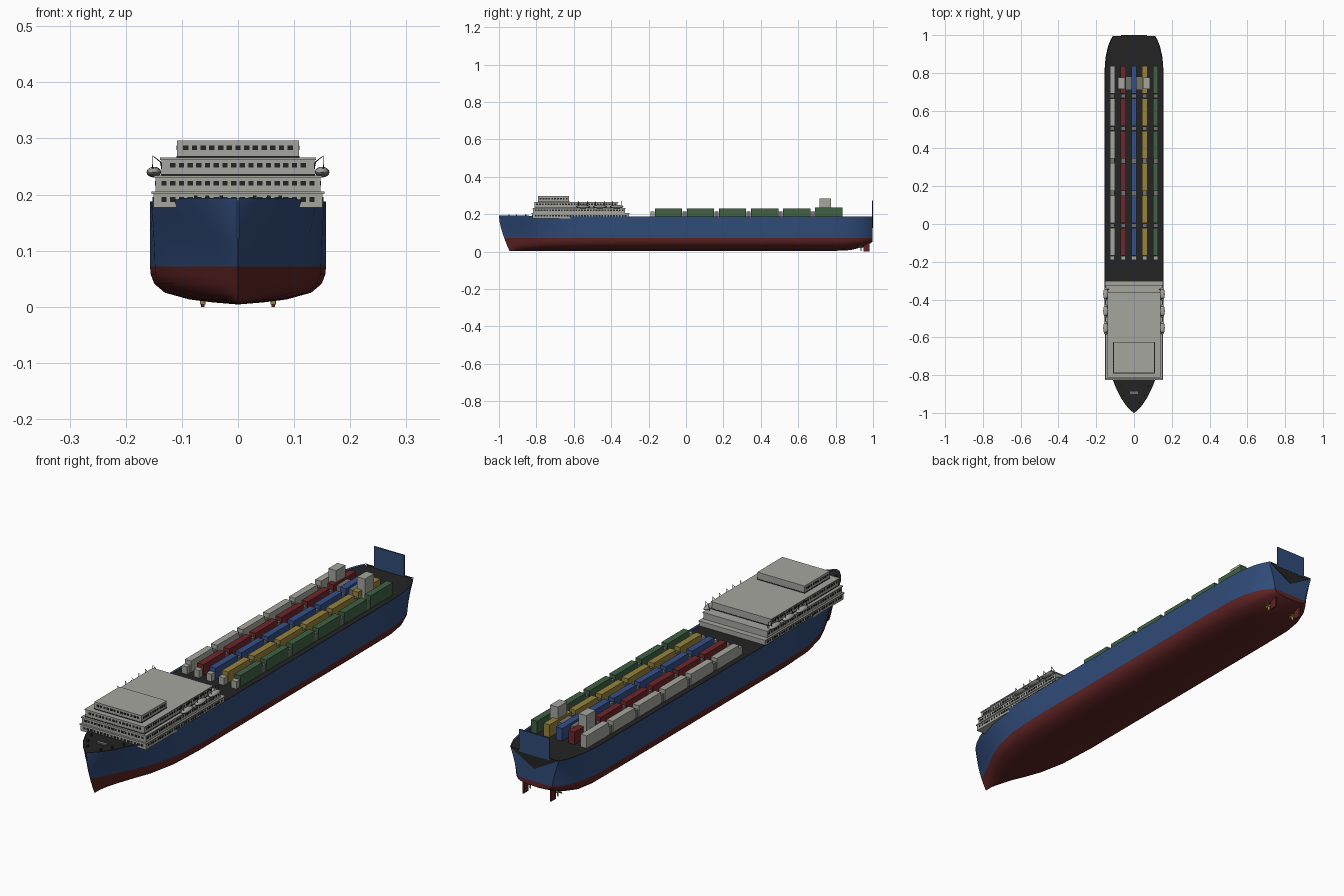
import bpy, bmesh, math
from mathutils import Matrix, Vector

cube = bpy.data.objects.get("Cube")
if cube:
    bpy.data.objects.remove(cube, do_unlink=True)


def material(name, r, g, b):
    m = bpy.data.materials.new(name)
    m.use_nodes = True
    m.diffuse_color = (r, g, b, 1)
    bsdf = next(n for n in m.node_tree.nodes if n.type == 'BSDF_PRINCIPLED')
    bsdf.inputs["Base Color"].default_value = (r, g, b, 1)
    bsdf.inputs["Roughness"].default_value = 0.7
    return m


BLUE = material("hull blue", 0.03, 0.07, 0.19)
RED = material("bottom red", 0.115, 0.017, 0.017)
DARK = material("deck black", 0.017, 0.017, 0.017)
WHITE = material("house white", 0.38, 0.38, 0.35)
GREY = material("machinery grey", 0.17, 0.17, 0.16)
GREEN = material("container green", 0.05, 0.12, 0.055)
YELLOW = material("container yellow", 0.31, 0.23, 0.045)
CARGO_RED = material("container red", 0.16, 0.02, 0.024)
CARGO_BLUE = material("container blue", 0.035, 0.08, 0.25)


def finish(name, bm, *mats):
    bmesh.ops.recalc_face_normals(bm, faces=bm.faces)
    mesh = bpy.data.meshes.new(name)
    bm.to_mesh(mesh)
    bm.free()
    for m in mats:
        mesh.materials.append(m)
    ob = bpy.data.objects.new(name, mesh)
    bpy.context.collection.objects.link(ob)
    return ob


def smooth(ob, angle=35):
    bpy.ops.object.select_all(action='DESELECT')
    ob.select_set(True)
    bpy.context.view_layer.objects.active = ob
    bpy.ops.object.shade_smooth_by_angle(angle=math.radians(angle))


def add_box(bm, x0, x1, y0, y1, z0, z1):
    mat = Matrix.Translation(((x0 + x1) / 2, (y0 + y1) / 2, (z0 + z1) / 2))
    mat = mat @ Matrix.Diagonal((x1 - x0, y1 - y0, z1 - z0, 1))
    bmesh.ops.create_cube(bm, size=1, matrix=mat)


def boxes(name, mat, items):
    bm = bmesh.new()
    for item in items:
        add_box(bm, *item)
    return finish(name, bm, mat)


def rods(name, mat, paths, radius):
    curve = bpy.data.curves.new(name, 'CURVE')
    curve.dimensions = '3D'
    curve.bevel_depth = radius
    curve.bevel_resolution = 1
    for path in paths:
        spline = curve.splines.new('POLY')
        spline.points.add(len(path) - 1)
        for p, co in zip(spline.points, path):
            p.co = (*co, 1)
    curve.materials.append(mat)
    ob = bpy.data.objects.new(name, curve)
    bpy.context.collection.objects.link(ob)


# Hull: lofted sections (y, deck half width, waterline half width, keel lift)
DECK, WATER = 0.188, 0.072
STATIONS = [(-1, .002, .001, 0), (-.985, .02, .006, 0), (-.96, .043, .018, 0),
            (-.92, .07, .036, 0), (-.87, .095, .06, 0), (-.81, .118, .088, 0),
            (-.73, .14, .12, 0), (-.6, .154, .148, 0), (-.45, .157, .157, 0),
            (.6, .157, .157, 0), (.8, .157, .155, 0), (.88, .151, .143, .004),
            (.94, .138, .122, .02), (.975, .124, .1, .036), (.996, .112, .08, .05)]
SECTION = [(0, .004), (.3, .008), (.55, .013), (.83, .025), (.95, .041), (.99, .057),
           (1, WATER), (1, .1), (1, .13), (1, .16), (1, DECK)]
bm = bmesh.new()
rows = []
for y, top, low, lift in STATIONS:
    half = []
    for u, z in SECTION:
        blend = max(0, (z - WATER) / (DECK - WATER))
        width = u * (low + (top - low) * blend ** 1.3)
        rake = 0.058 * (1 - z / DECK) ** 1.5 * max(0, min(1, (-.6 - y) / .4))
        zz = lift + z * (WATER - lift) / WATER if z < WATER else z
        if z == DECK:
            zz += 0.006 * max(0, min(1, (-.8 - y) / .04))
        half.append((width, y + rake, zz))
    w, yy, zz = half[-1]
    half.append((w * 0.97, yy, zz - 0.005))
    ring = [(-a, b, c) for a, b, c in reversed(half[1:])] + half
    rows.append([bm.verts.new(p) for p in ring])
count = len(rows[0])
for a, b in zip(rows, rows[1:]):
    for i in range(count):
        j = (i + 1) % count
        f = bm.faces.new((a[i], a[j], b[j], b[i]))
        if i == count - 1:
            f.material_index = 2
        elif max(v.co.z for v in f.verts) < WATER + .001:
            f.material_index = 1
for row in (rows[0], rows[-1]):
    k = len(SECTION) - 6
    bm.faces.new(row[k:count - k]).material_index = 1
    bm.faces.new(row[:k + 1] + row[count - k - 1:])
smooth(finish("hull", bm, BLUE, RED, DARK))

# Stern: dark triangular panel and upright screen
bm = bmesh.new()
tri = bm.faces.new([bm.verts.new(p) for p in
                    ((-.112, .997, DECK), (.112, .997, DECK), (0, .997, .125))])
ext = bmesh.ops.extrude_face_region(bm, geom=[tri])['geom']
bmesh.ops.translate(bm, vec=(0, .002, 0),
                    verts=[v for v in ext if isinstance(v, bmesh.types.BMVert)])
finish("stern_panel", bm, DARK)
boxes("stern_screen", BLUE, [(-.07, .07, .994, 1, .18, .272)])

# Rudders and propellers
boxes("rudders", RED, [(s * .063 - .003, s * .063 + .003, .95, .982, 0, .06) for s in (-1, 1)])
bm = bmesh.new()
for s in (-1, 1):
    hub = Matrix.Translation((s * .063, .935, .024))
    bmesh.ops.create_cone(bm, cap_ends=True, segments=12, radius1=.005, radius2=.003,
                          depth=.03, matrix=hub @ Matrix.Rotation(-math.pi / 2, 4, 'X'))
    for k in range(4):
        blade = hub @ Matrix.Rotation(k * math.pi / 2, 4, 'Y') @ Matrix.Translation((0, 0, .01))
        blade = blade @ Matrix.Rotation(.5, 4, 'Z') @ Matrix.Diagonal((.01, .002, .02, 1))
        bmesh.ops.create_cube(bm, size=1, matrix=blade)
finish("propellers", bm, YELLOW)

# Deckhouse tiers (half width, front, back, bottom, top) with thin roof slabs
TIERS = [(.151, -.822, -.305, .177, .204), (.147, -.817, -.325, .204, .233),
         (.136, -.81, -.365, .233, .265), (.109, -.79, -.625, .265, .296)]
boxes("deckhouse", WHITE, [(-w, w, a, b, z0, z1) for w, a, b, z0, z1 in TIERS])
boxes("roof_edges", WHITE, [(-w - .003, w + .003, a - .003, b + .003, z1 - .003, z1 + .001)
                            for w, a, b, z0, z1 in TIERS[:3]])
boxes("roof_bands", DARK, [(-w - .001, w + .001, a - .001, b + .001, z0, z0 + .004)
                           for w, a, b, z0, z1 in TIERS[2:]])

# Window plates on the front and both sides
panes = []
SIZE, PITCH = .0095, .0155


def spread(lo, hi):
    n = int((hi - lo - .01) / PITCH)
    start = (lo + hi) / 2 - (n - 1) * PITCH / 2
    return [start + i * PITCH for i in range(n)]


for w, a, b, z0, z1 in TIERS:
    z = z1 - .017
    for x in spread(-w, w):
        panes.append((x - SIZE / 2, x + SIZE / 2, a - .001, a + .001, z, z + .0085))
    for y in spread(a, b):
        for s in (-1, 1):
            panes.append((s * w - .001, s * w + .001, y - SIZE / 2, y + SIZE / 2, z, z + .0085))
boxes("windows", DARK, panes)

# Lifeboats hung from davits
bm = bmesh.new()
davits = []
for s in (-1, 1):
    for y in (-.55, -.46, -.37):
        bmesh.ops.create_uvsphere(bm, u_segments=16, v_segments=8, radius=1,
                                  matrix=Matrix.Translation((s * .15, y, .24))
                                  @ Matrix.Diagonal((.013, .036, .0095, 1)))
        for d in (-.024, .024):
            davits.append([(s * .134, y + d, .236), (s * .138, y + d, .258),
                           (s * .152, y + d, .269), (s * .152, y + d, .244)])
for f in bm.faces:
    f.material_index = int(f.calc_center_median().z < .24)
smooth(finish("lifeboats", bm, WHITE, GREY), 60)
rods("davits", DARK, davits, .0012)

# Container rows, with grey lashing blocks in the gaps
COLOURS = [("white", WHITE), ("red", CARGO_RED), ("blue", CARGO_BLUE),
           ("yellow", YELLOW), ("green", GREEN)]
blocks = []
for i, (label, mat) in enumerate(COLOURS):
    x = (i - 2) * .057
    cargo = []
    for k in range(6):
        y = -.167 + k * .1715
        top = .235 if k == 5 else .23
        cargo.append((x - .014, x + .014, y, y + .146, .182, top))
        blocks.append((x - .012, x + .012, y - .024, y - .002, .182, .214))
    boxes(label + "_containers", mat, cargo)
boxes("lashing_blocks", GREY, [b for b in blocks if b[2] > -.18])
boxes("end_blocks", WHITE, [b for b in blocks if b[2] < -.18])

# Aft machinery posts and cross block
boxes("aft_posts", WHITE, [(s * .066 - .018, s * .066 + .018, .715, .775, .2, .284)
                           for s in (-1, 1)])
boxes("aft_cross_block", GREY, [(-.05, .05, .71, .78, .182, .226)])

# Foredeck hatch and bollards
boxes("foredeck_hatch", GREY, [(-.022, .022, -.9, -.886, .187, .194)])
boxes("bollards", DARK, [(s * x - .003, s * x + .003, y, y + .006, .186, .198)
                         for s in (-1, 1) for x, y in ((.03, -.95), (.055, -.91), (.075, -.86))])
